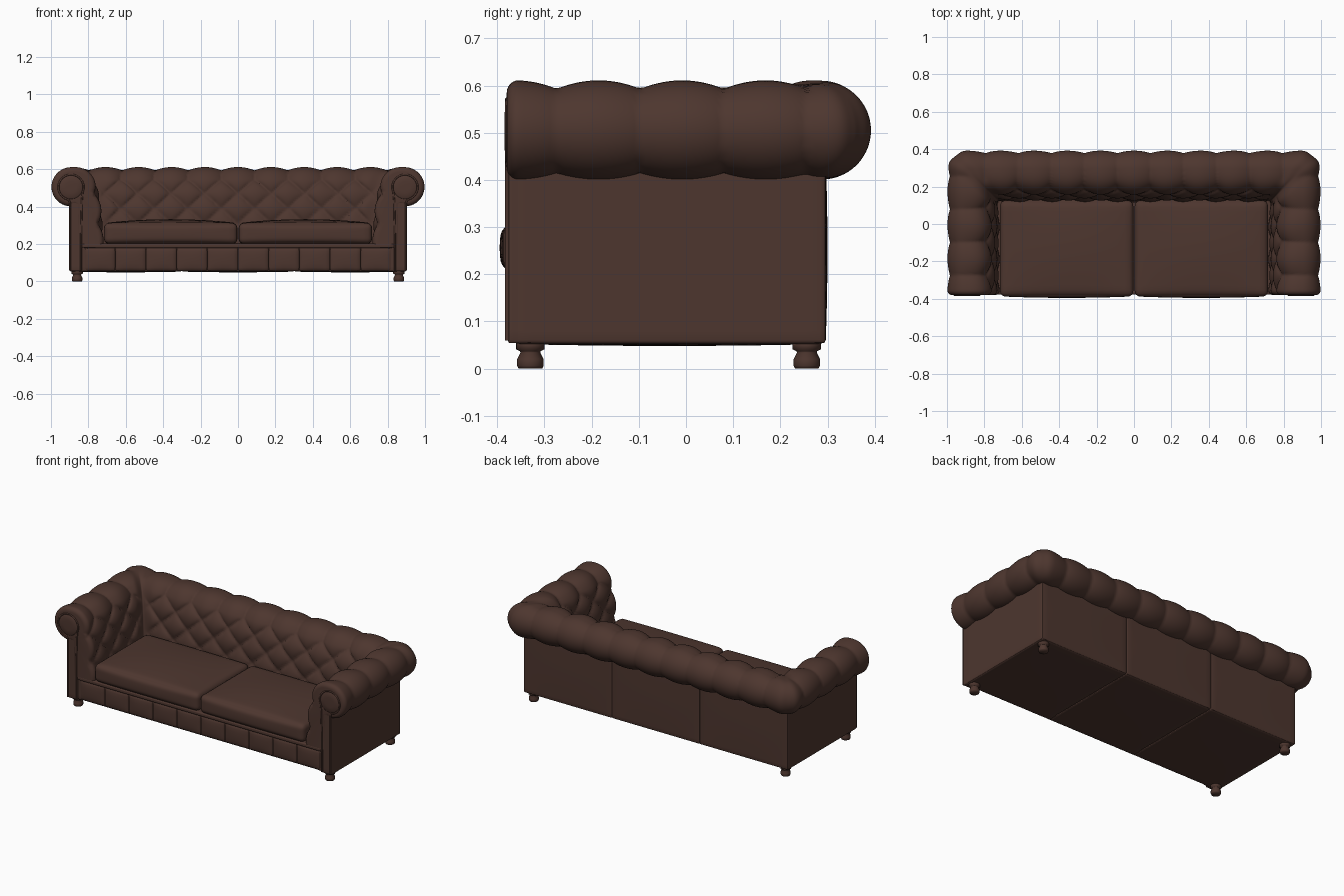
import bpy, bmesh, math
from mathutils import Vector

if "Cube" in bpy.data.objects:
    bpy.data.objects.remove(bpy.data.objects["Cube"])

leather = bpy.data.materials.new("dark brown leather")
leather.diffuse_color = (0.075, 0.037, 0.028, 1)
leather.use_nodes = True
leather.node_tree.nodes["Principled BSDF"].inputs["Base Color"].default_value = leather.diffuse_color


def finish(bm, name):
    bmesh.ops.recalc_face_normals(bm, faces=bm.faces[:])
    me = bpy.data.meshes.new(name)
    bm.to_mesh(me)
    bm.free()
    me.shade_smooth()
    me.materials.append(leather)
    ob = bpy.data.objects.new(name, me)
    bpy.context.collection.objects.link(ob)
    return ob


def pillow(name, lo, hi, r=0.01, bulge=(0, 0, 0), cuts=11):
    """Rounded box between two corners, with a soft crown along each axis."""
    c = [(a + b) / 2 for a, b in zip(lo, hi)]
    h = [(b - a) / 2 for a, b in zip(lo, hi)]
    bm = bmesh.new()
    bmesh.ops.create_cube(bm, size=2)
    bmesh.ops.subdivide_edges(bm, edges=bm.edges[:], cuts=cuts, use_grid_fill=True)
    for v in bm.verts:
        n = [math.sin(k * math.pi / 2) for k in v.co]
        p = Vector([n[i] * h[i] for i in range(3)])
        core = Vector([max(-(h[i] - r), min(h[i] - r, p[i])) for i in range(3)])
        if (p - core).length > 1e-6:
            p = core + (p - core).normalized() * r
        for i in range(3):
            j, k = (i + 1) % 3, (i + 2) % 3
            p[i] += bulge[i] * n[i] * (1 - n[j] ** 2) * (1 - n[k] ** 2)
        v.co = p + Vector(c)
    return finish(bm, name)


def lathe(name, prof, loc, facing_front=False, seg=28):
    """Turned shape around z, or around -y when it faces the front."""
    bm = bmesh.new()
    rings = []
    for r, h in prof:
        ring = []
        for i in range(seg):
            a = 2 * math.pi * i / seg
            x, y = r * math.cos(a), r * math.sin(a)
            co = (x, -h, y) if facing_front else (x, y, h)
            ring.append(bm.verts.new(Vector(co) + Vector(loc)))
        rings.append(ring)
    for A, B in zip(rings, rings[1:]):
        for i in range(seg):
            j = (i + 1) % seg
            bm.faces.new((A[i], A[j], B[j], B[i]))
    bm.faces.new(rings[0])
    bm.faces.new(rings[-1])
    return finish(bm, name)


# Cross-section of the tufted back and arms: (outward offset, height)
CX, CY, CZ, R = 0.893, 0.288, 0.505, 0.095
prof = [(-0.03, 0.2)]
N1, N2 = 38, 56
for i in range(N1):
    a = math.radians(-110 + 200 * i / N1)
    prof.append((R * math.cos(a), CZ + R * math.sin(a)))
bez = [(0, 0.60), (-0.13, 0.61), (-0.15, 0.5), (-0.165, 0.2)]
for i in range(N2 + 1):
    t = i / N2
    w = ((1 - t) ** 3, 3 * t * (1 - t) ** 2, 3 * t * t * (1 - t), t ** 3)
    prof.append(tuple(sum(w[k] * bez[k][m] for k in range(4)) for m in (0, 1)))
top = N1 + 1
arc = [0.0]
for p, q in zip(prof, prof[1:]):
    arc.append(arc[-1] + math.dist(p, q))
arc = [s - arc[top] for s in arc]      # zero at the top of the roll
normals = []
for i in range(len(prof)):
    p, q = prof[max(i - 1, 0)], prof[min(i + 1, len(prof) - 1)]
    l = math.dist(p, q)
    normals.append(((q[1] - p[1]) / l, -(q[0] - p[0]) / l))

PITCH, ROW = 0.177, 0.165


def tuft(u, s, corner_dist):
    """Padding height: diamonds on the inside, straight pleats over the roll."""
    u /= PITCH
    t = max(0.0, (s - 0.13) / ROW)
    h = abs(math.sin(math.pi * (u + t)) * math.sin(math.pi * (u - t))) ** 0.4
    f = max(0.0, min(1.0, corner_dist / 0.07))
    f = f * f * (3 - 2 * f)
    h = h * f + 0.6 * (1 - f)
    k = max(0.0, min(1.0, (s + 0.05) / 0.15))
    return (0.014 + 0.012 * k) * (h - 0.35 - 0.25 * k)


# Columns run along left arm, back, right arm
FRONT, ER = -0.38, 0.025
arm_cols = []
for i in range(6):
    a = math.pi / 2 * i / 6
    arm_cols.append(("end", ER * (1 - math.cos(a)), ER * (1 - math.sin(a))))
arm_cols += [("arm", i / 66, 0) for i in range(66)]
cols = [(-1,) + c for c in arm_cols]
cols += [(0, "back", i / 180, 0) for i in range(181)]
cols += [(1,) + c for c in reversed(arm_cols)]

bm = bmesh.new()
grid = []
for side, kind, t, inset in cols:
    line = []
    for (d, z), (nd, nz), s in zip(prof, normals, arc):
        if kind == "back":
            x = (2 * t - 1) * (CX + d)
            hgt = tuft(x - PITCH / 2, s, CX + d - abs(x))
        else:
            y = FRONT + t if kind == "end" else FRONT + ER + t * (CY + d - FRONT - ER)
            hgt = tuft(y - 0.08, s, CY + d - y)
        hgt -= inset
        d2, z2 = d + nd * hgt, z + nz * hgt
        if kind == "back":
            x, y = (2 * t - 1) * (CX + d2), CY + d2
        else:
            x = side * (CX + d2)
            if kind == "arm":
                y = FRONT + ER + t * (CY + d2 - FRONT - ER)
        a, b = abs(x) - CX, y - CY
        if a > 0 and b > 0:            # round the outer corner
            k = max(a, b) / math.hypot(a, b)
            x, y = math.copysign(CX + a * k, x), CY + b * k
        line.append(bm.verts.new((x, y, z2)))
    grid.append(line)
for A, B in zip(grid, grid[1:]):
    for i in range(len(A) - 1):
        bm.faces.new((A[i], A[i + 1], B[i + 1], B[i]))
bm.faces.new(grid[0])
bm.faces.new(grid[-1])
finish(bm, "tufted_back_and_arms")

# Base, underside and outer back, each in three panels
for i in range(3):
    x0 = -0.9 + 0.6 * i
    pillow(f"base_panel_{i}", (x0 + 0.002, -0.36, 0.052), (x0 + 0.598, 0.29, 0.2), 0.006, (0, 0, 0.004))
    pillow(f"outer_back_panel_{i}", (x0, 0.2, 0.054), (x0 + 0.6, 0.296, 0.45), 0.006, (0, 0.004, 0))

# Front rail: ten padded panels and a trim strip
for i in range(10):
    x0 = -0.82 + 0.164 * i
    pillow(f"front_rail_panel_{i}", (x0, -0.37, 0.056), (x0 + 0.164, -0.3, 0.18), 0.012, (0, 0.006, 0), 7)
pillow("front_rail_trim", (-0.835, -0.378, 0.178), (0.835, -0.28, 0.202), 0.008)

# Seat cushions
for name, x0 in (("left", -0.717), ("right", 0.003)):
    pillow(name + "_seat_cushion", (x0, -0.387, 0.2), (x0 + 0.714, 0.125, 0.312), 0.03, (0, 0.008, 0.02), 17)

for side, name in ((-1, "left"), (1, "right")):
    # Outer arm wall and front post
    xs = sorted((side * 0.80, side * 0.902))
    pillow(name + "_arm_wall", (xs[0], -0.367, 0.054), (xs[1], 0.296, 0.45), 0.006)
    xs = sorted((side * 0.835, side * 0.902))
    pillow(name + "_front_post", (xs[0], -0.378, 0.054), (xs[1], -0.33, 0.48), 0.006)
    # Scroll face on the arm front
    lathe(name + "_scroll_face", [(0.066, -0.02), (0.066, 0.0), (0.058, 0.005), (0.03, 0.007), (0.005, 0.007)],
          (side * 0.893, -0.378, 0.503), True)
    # Piping round post and scroll
    pts = [(0.839, 0.06), (0.839, 0.25), (0.835, 0.43)]
    for i in range(17):
        a = math.radians(205 - 285 * i / 16)
        pts.append((0.893 + 0.068 * math.cos(a), 0.503 + 0.068 * math.sin(a)))
    pts += [(0.898, 0.42), (0.898, 0.25), (0.898, 0.06)]
    cu = bpy.data.curves.new(name + "_piping", 'CURVE')
    cu.dimensions = '3D'
    cu.bevel_depth = 0.005
    cu.bevel_resolution = 2
    sp = cu.splines.new('POLY')
    sp.points.add(len(pts) - 1)
    for p, (x, z) in zip(sp.points, pts):
        p.co = (side * x, -0.379, z, 1)
    cu.materials.append(leather)
    bpy.context.collection.objects.link(bpy.data.objects.new(name + "_piping", cu))
    # Turned feet
    for end, y in (("front", -0.33), ("back", 0.256)):
        lathe(f"{name}_{end}_foot", [(0.025, 0), (0.028, 0.006), (0.028, 0.02), (0.021, 0.034), (0.022, 0.037),
                                     (0.030, 0.041), (0.030, 0.06)], (side * 0.86, y, 0))
